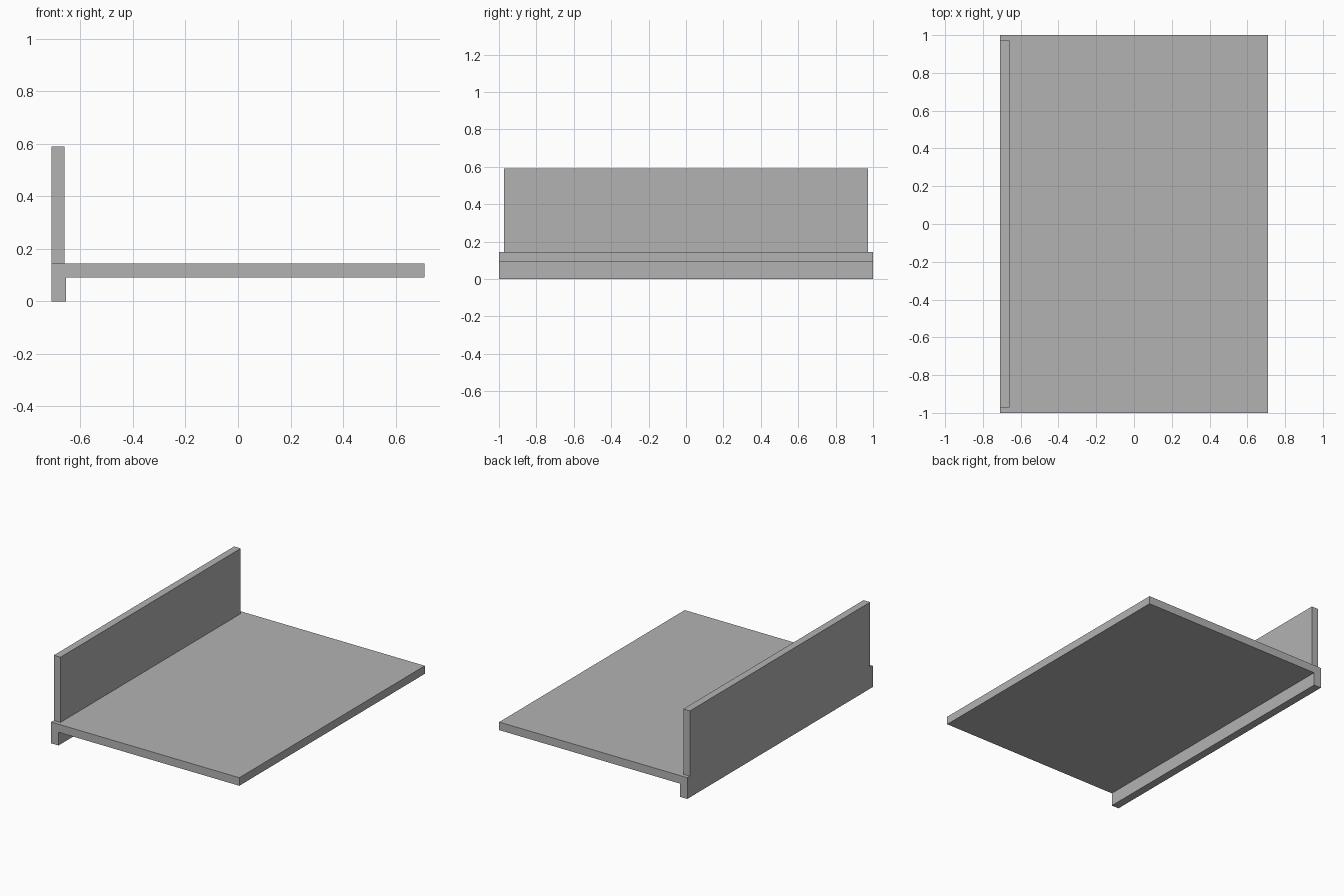
import bpy
import bmesh

cube = bpy.data.objects.get("Cube")
if cube:
    bpy.data.objects.remove(cube, do_unlink=True)

# Single plain grey
grey = bpy.data.materials.new("plain_grey")
grey.use_nodes = True
colour = (0.45, 0.45, 0.45, 1)
grey.diffuse_color = colour
grey.node_tree.nodes["Principled BSDF"].inputs["Base Color"].default_value = colour


def extrude_profile(name, profile, half_depth):
    """Extrude an (x, z) outline along y, centred on y = 0."""
    bm = bmesh.new()
    face = bm.faces.new([bm.verts.new((x, -half_depth, z)) for x, z in profile])
    result = bmesh.ops.extrude_face_region(bm, geom=[face])
    moved = [v for v in result["geom"] if isinstance(v, bmesh.types.BMVert)]
    bmesh.ops.translate(bm, verts=moved, vec=(0, 2 * half_depth, 0))
    bmesh.ops.recalc_face_normals(bm, faces=bm.faces)
    mesh = bpy.data.meshes.new(name)
    bm.to_mesh(mesh)
    bm.free()
    mesh.materials.append(grey)
    obj = bpy.data.objects.new(name, mesh)
    bpy.context.collection.objects.link(obj)
    return obj


SIDE = 0.71
UNDERSIDE, DECK, TOP = 0.09, 0.145, 0.59

# Flat slab with a lip hanging down along one long edge
extrude_profile("slab_with_lip", [
    (-SIDE, 0), (-0.655, 0), (-0.655, UNDERSIDE),
    (SIDE, UNDERSIDE), (SIDE, DECK), (-SIDE, DECK)], 1.0)

# Upright wall above the lip, slightly shorter than the slab
extrude_profile("upright_wall", [
    (-SIDE, DECK), (-0.66, DECK), (-0.66, TOP), (-SIDE, TOP)], 0.972)
